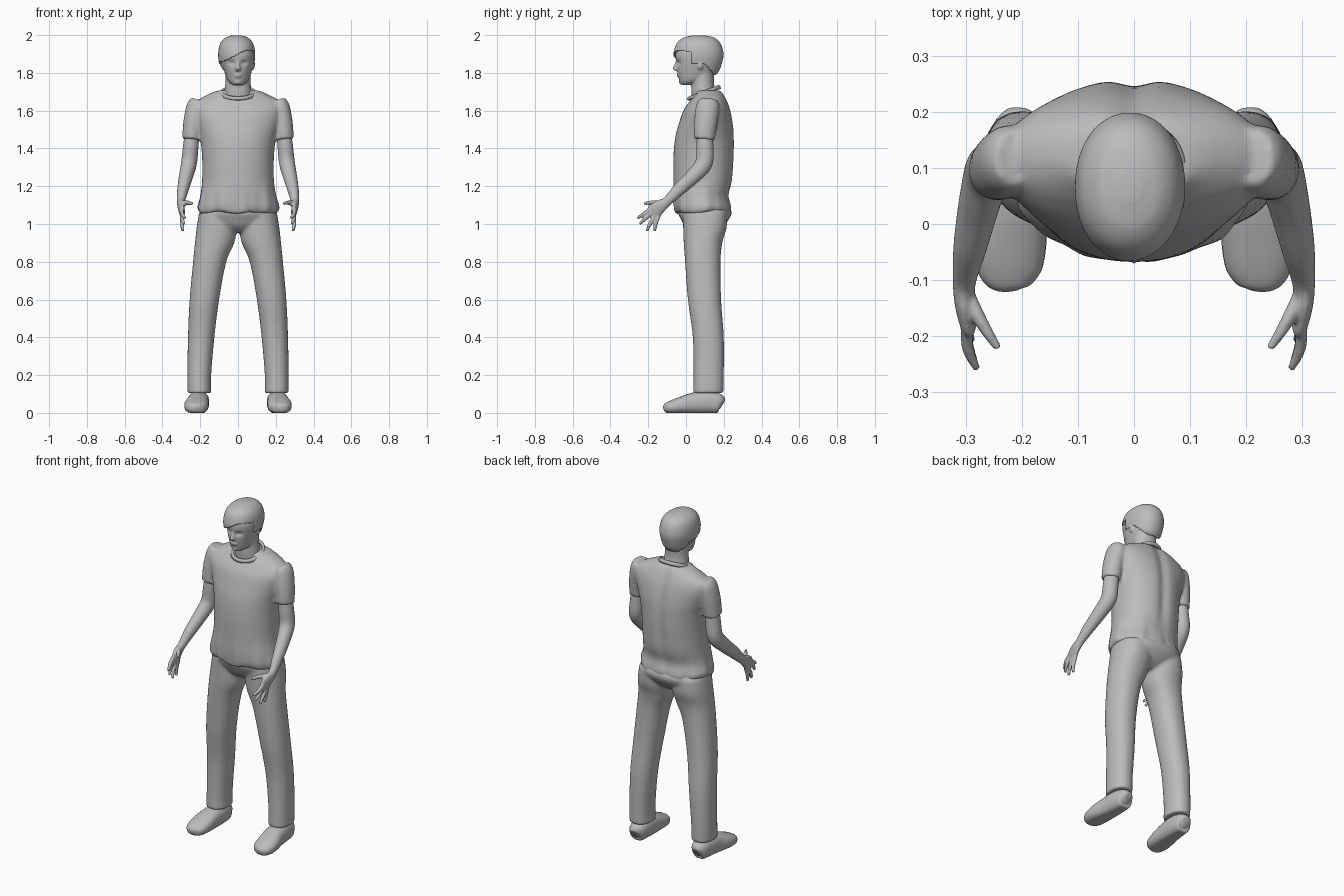
import bpy, bmesh, math
from mathutils import Vector

GREY = bpy.data.materials.new("plain grey")
GREY.diffuse_color = (0.5, 0.5, 0.5, 1)


def spline(pts, sub):
    """Catmull-Rom through tuples of any length."""
    out = []
    for i in range(len(pts) - 1):
        p0, p1 = pts[max(i - 1, 0)], pts[i]
        p2, p3 = pts[i + 1], pts[min(i + 2, len(pts) - 1)]
        for k in range(sub):
            t = k / sub
            out.append([0.5 * (2 * b + (c - a) * t + (2 * a - 5 * b + 4 * c - d) * t * t
                               + (3 * b - a - 3 * c + d) * t ** 3)
                        for a, b, c, d in zip(p0, p1, p2, p3)])
    return out + [list(pts[-1])]


def loft(bm, pts, s=1, n=32, sub=5, follow=False, power=2.0):
    """Capped skin over rings (x, y, z, r_side, r_depth); follow turns rings along the path."""
    path = spline(pts, sub)
    rings = []
    for i, (x, y, z, ru, rv) in enumerate(path):
        u, v = Vector((1, 0, 0)), Vector((0, 1, 0))
        if follow:
            t = (Vector(path[min(i + 1, len(path) - 1)][:3]) - Vector(path[max(i - 1, 0)][:3])).normalized()
            u = (u - t * u.dot(t)).normalized()
            v = t.cross(u)
        ring = []
        for k in range(n):
            a = 2 * math.pi * k / n
            c, d = math.cos(a), math.sin(a)
            c = math.copysign(abs(c) ** (2 / power), c)
            d = math.copysign(abs(d) ** (2 / power), d)
            p = Vector((x, y, z)) + u * c * ru + v * d * rv
            ring.append(bm.verts.new((p.x * s, p.y, p.z)))
        rings.append(ring)
    for a, b in zip(rings, rings[1:]):
        for k in range(n):
            bm.faces.new((a[k], a[(k + 1) % n], b[(k + 1) % n], b[k]))
    bm.faces.new(rings[0][::-1])
    bm.faces.new(rings[-1])


def ball(bm, loc, scale):
    vs = bmesh.ops.create_uvsphere(bm, u_segments=16, v_segments=10, radius=1)["verts"]
    for v in vs:
        v.co = Vector(loc) + Vector([a * b for a, b in zip(v.co, scale)])


def finish(name, bm, voxel=0, smooth=3):
    bmesh.ops.recalc_face_normals(bm, faces=bm.faces)
    me = bpy.data.meshes.new(name)
    bm.to_mesh(me)
    bm.free()
    me.materials.append(GREY)
    ob = bpy.data.objects.new(name, me)
    bpy.context.collection.objects.link(ob)
    me.shade_smooth()
    if voxel:
        m = ob.modifiers.new("blend", 'REMESH')
        m.mode, m.voxel_size, m.use_smooth_shade = 'VOXEL', voxel, True
        m = ob.modifiers.new("soften", 'SMOOTH')
        m.factor, m.iterations = 0.5, smooth
    return ob


# shirt: torso and sleeves blended, with folds gathered at the hem
bm = bmesh.new()
loft(bm, [(0, .09, 1.06, .207, .145), (0, .087, 1.09, .216, .15), (0, .08, 1.15, .201, .147),
          (0, .09, 1.23, .19, .157), (0, .095, 1.35, .19, .162), (0, .1, 1.45, .2, .158),
          (0, .106, 1.52, .22, .147), (0, .112, 1.6, .24, .126), (0, .12, 1.65, .22, .1),
          (0, .125, 1.69, .15, .075), (0, .12, 1.708, .1, .065)], n=72, power=2.15)
for v in bm.verts:
    a = math.atan2(v.co.y - .09, v.co.x)
    fold = max(0, min(1, (1.24 - v.co.z) / .16))
    k = 1 + fold * (.018 * math.sin(9 * a + 1) + .012 * math.sin(17 * a))
    v.co.x *= k
    v.co.y = .09 + (v.co.y - .09) * k
    if v.co.z < 1.085:
        v.co.z += .008 * math.sin(5 * a)
    if v.co.y > .15:  # hollow along the spine
        v.co.y -= .014 * math.exp(-(v.co.x / .03) ** 2) * min(1, max(0, (v.co.z - 1.1) / .2))
for s in (1, -1):
    loft(bm, [(.21, .118, 1.655, .04, .05), (.221, .115, 1.62, .052, .062), (.236, .105, 1.54, .053, .062),
              (.245, .097, 1.447, .051, .055)], s, follow=True)
finish("shirt", bm, .009, 4)

# collar: a band lower at the front than at the back
bm = bmesh.new()
rows = []
for dr, dz in ((.012, -.012), (.008, .004), (0, .008), (-.006, 0), (-.004, -.014)):
    row = []
    for k in range(40):
        a = 2 * math.pi * k / 40
        row.append(bm.verts.new(((.085 + dr) * math.cos(a), .095 + (.078 + dr) * math.sin(a),
                                 1.698 + .03 * math.sin(a) + dz)))
    rows.append(row)
for a, b in zip(rows, rows[1:] + rows[:1]):
    for k in range(40):
        bm.faces.new((a[k], a[(k + 1) % 40], b[(k + 1) % 40], b[k]))
finish("collar", bm)

# trousers: hips and two legs blended
bm = bmesh.new()
loft(bm, [(0, .09, .955, .04, .06), (0, .095, .985, .13, .1), (0, .1, 1.02, .195, .125),
          (0, .1, 1.06, .205, .142), (0, .095, 1.1, .19, .13)], n=48, power=2.2)
for s in (1, -1):
    loft(bm, [(.205, .118, .105, .063, .08), (.205, .12, .2, .063, .08), (.195, .118, .4, .07, .082),
              (.178, .098, .6, .078, .088), (.15, .089, .8, .088, .094), (.124, .09, .9, .104, .102),
              (.113, .1, .98, .106, .115), (.108, .1, 1.06, .098, .118)], s, power=2.2)
finish("trousers", bm, .009, 4)

for s, side in ((1, "left"), (-1, "right")):
    # shoe with a flat sole
    bm = bmesh.new()
    loft(bm, [(.205, .192, .045, .02, .025), (.206, .175, .052, .045, .05), (.208, .11, .058, .055, .058),
              (.212, .04, .053, .058, .055), (.22, -.03, .042, .064, .043), (.222, -.08, .033, .058, .033),
              (.221, -.108, .028, .04, .024), (.22, -.118, .026, .015, .012)], s, n=28, follow=True, power=2.4)
    for v in bm.verts:
        v.co.z = max(0, v.co.z * 1.03 - .004)
    finish(side + "_shoe", bm)

    # arm with palm, fingers and thumb
    bm = bmesh.new()
    loft(bm, [(.24, .1, 1.52, .038, .04), (.25, .1, 1.41, .041, .045), (.26, .094, 1.32, .042, .046),
              (.276, .035, 1.25, .037, .04), (.292, -.04, 1.18, .03, .034), (.302, -.1, 1.12, .021, .026),
              (.302, -.138, 1.093, .018, .036), (.296, -.172, 1.067, .015, .04),
              (.293, -.186, 1.058, .012, .034)], s, n=24, follow=True)
    for by, bz, ty, tz, tx in ((-.178, 1.084, -.258, 1.03, .28), (-.18, 1.064, -.245, 1.0, .284),
                               (-.17, 1.046, -.207, .963, .29), (-.155, 1.042, -.165, .963, .293)):
        loft(bm, [(.297, by + .015, bz + .012, .011, .011), (.297, (by + ty) / 2, (bz + tz) / 2, .011, .011),
                  (tx, ty, tz, .007, .007)], s, n=12, sub=4, follow=True)
    loft(bm, [(.3, -.12, 1.105, .014, .016), (.272, -.175, 1.113, .012, .013), (.242, -.222, 1.108, .007, .008)],
         s, n=12, sub=4, follow=True)
    finish(side + "_arm", bm, .005, 2)

# head: skull and jaw with eye hollows, then neck, nose, lips, brows and ears
SKULL = [(0, -.002, 1.736, .026, .024), (0, .03, 1.758, .053, .065), (0, .055, 1.8, .07, .1),
         (0, .064, 1.85, .083, .115), (0, .066, 1.9, .088, .121), (0, .067, 1.95, .077, .105),
         (0, .068, 1.98, .049, .07), (0, .068, 1.992, .012, .018)]
bm = bmesh.new()
loft(bm, SKULL, n=64, sub=8, power=2.1)
for v in bm.verts:
    if v.co.y < .03:
        v.co.y += .013 * math.exp(-((abs(v.co.x) - .032) / .016) ** 2 - ((v.co.z - 1.853) / .012) ** 2)
loft(bm, [(0, .1, 1.64, .08, .068), (0, .092, 1.7, .072, .064), (0, .088, 1.75, .067, .06),
          (0, .088, 1.81, .066, .062)])
loft(bm, [(0, -.044, 1.868, .008, .008), (0, -.05, 1.84, .01, .013), (0, -.053, 1.823, .014, .018),
          (0, -.045, 1.81, .013, .012)], n=16)
ball(bm, (0, -.04, 1.789), (.022, .01, .005))
ball(bm, (0, -.036, 1.779), (.018, .01, .005))
ball(bm, (0, -.024, 1.752), (.018, .015, .013))
for s in (1, -1):
    ball(bm, (s * .079, .075, 1.845), (.011, .017, .028))
finish("head", bm, .005, 2)

# hair: larger skull shell trimmed to a swept fringe
bm = bmesh.new()
loft(bm, [(x - .007, y, 1.85 + (z - 1.85) * 1.05, a + .01, b + .011) for x, y, z, a, b in SKULL],
     n=72, sub=10, power=2.1)


def hair_edge(x, y):
    if y < .03:
        return 1.862 + max(0, min(.055, (x + .075) * .5)) - .05 * max(0, x - .06)
    return 1.85 if y < .1 else 1.85 - .06 * min(1, (y - .1) / .05)


cut = [f for f in bm.faces if f.calc_center_median().z < hair_edge(*f.calc_center_median().xy)]
bmesh.ops.delete(bm, geom=cut, context='FACES')
m = finish("hair", bm).modifiers.new("thickness", 'SOLIDIFY')
m.thickness, m.offset = .008, -1
